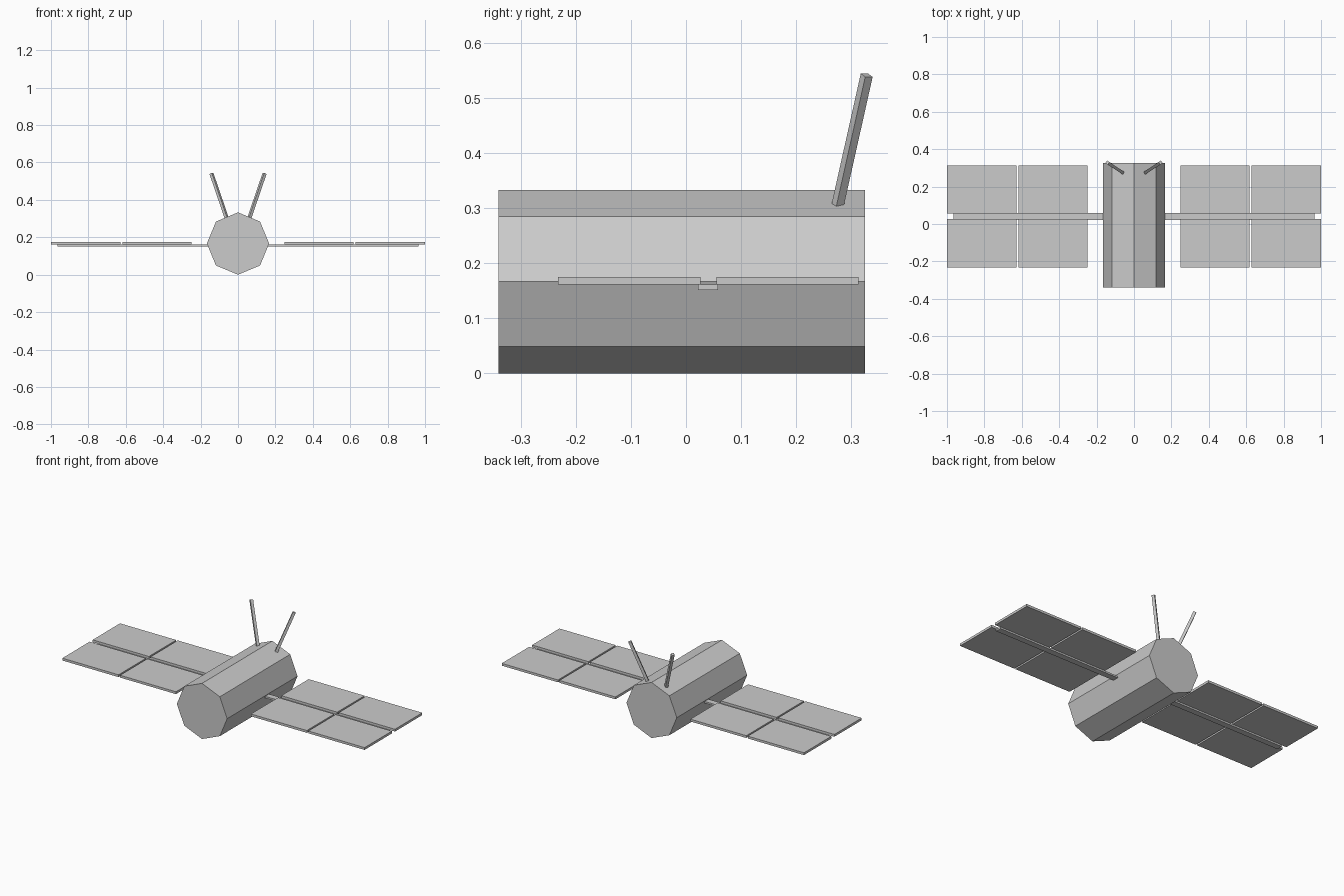
import bpy, bmesh, math
from mathutils import Matrix, Vector

if "Cube" in bpy.data.objects:
    bpy.data.objects.remove(bpy.data.objects["Cube"])


def finish(name, bm):
    bmesh.ops.recalc_face_normals(bm, faces=bm.faces)
    mesh = bpy.data.meshes.new(name)
    bm.to_mesh(mesh)
    bm.free()
    obj = bpy.data.objects.new(name, mesh)
    bpy.context.collection.objects.link(obj)
    return obj


def box(name, lo, hi):
    lo, hi = Vector(lo), Vector(hi)
    bm = bmesh.new()
    bmesh.ops.create_cube(bm, size=1, matrix=Matrix.Translation((lo + hi) / 2)
                          @ Matrix.Diagonal((*(hi - lo), 1)))
    return finish(name, bm)


def rod(name, start, end, width):
    start, end = Vector(start), Vector(end)
    axis = end - start
    z = axis.normalized()
    x = Vector((0, 0, 1)).cross(z).normalized()
    rot = Matrix((x, z.cross(x), z)).transposed().to_4x4()
    bm = bmesh.new()
    bmesh.ops.create_cube(bm, size=1, matrix=Matrix.Translation((start + end) / 2) @ rot
                          @ Matrix.Diagonal((width, width, axis.length, 1)))
    return finish(name, bm)


# Eight-sided body lying along y, with a corner at the top
R = 0.1665
Y0, Y1 = -0.34, 0.325
bm = bmesh.new()
ring = [bm.verts.new((R * math.sin(i * math.pi / 4), Y0, R + R * math.cos(i * math.pi / 4)))
        for i in range(8)]
face = bm.faces.new(ring)
ext = bmesh.ops.extrude_face_region(bm, geom=[face], use_keep_orig=True)
bmesh.ops.translate(bm, vec=(0, Y1 - Y0, 0),
                    verts=[g for g in ext["geom"] if isinstance(g, bmesh.types.BMVert)])
finish("body", bm)

# Spar that carries both wings
box("wing_spar", (-0.966, 0.022, 0.151), (0.966, 0.058, 0.161))

for side, s in (("right", 1), ("left", -1)):
    # Four solar panels per wing
    for i, (xa, xb) in enumerate(((0.248, 0.618), (0.628, 1.0))):
        for j, (ya, yb) in enumerate(((-0.232, 0.026), (0.055, 0.313))):
            box(f"solar_panel_{side}_{i}_{j}",
                (min(s * xa, s * xb), ya, 0.161), (max(s * xa, s * xb), yb, 0.175))
    # Splayed antenna at the rear
    rod(f"antenna_{side}", (s * 0.061, 0.275, 0.304), (s * 0.142, 0.328, 0.541), 0.016)
